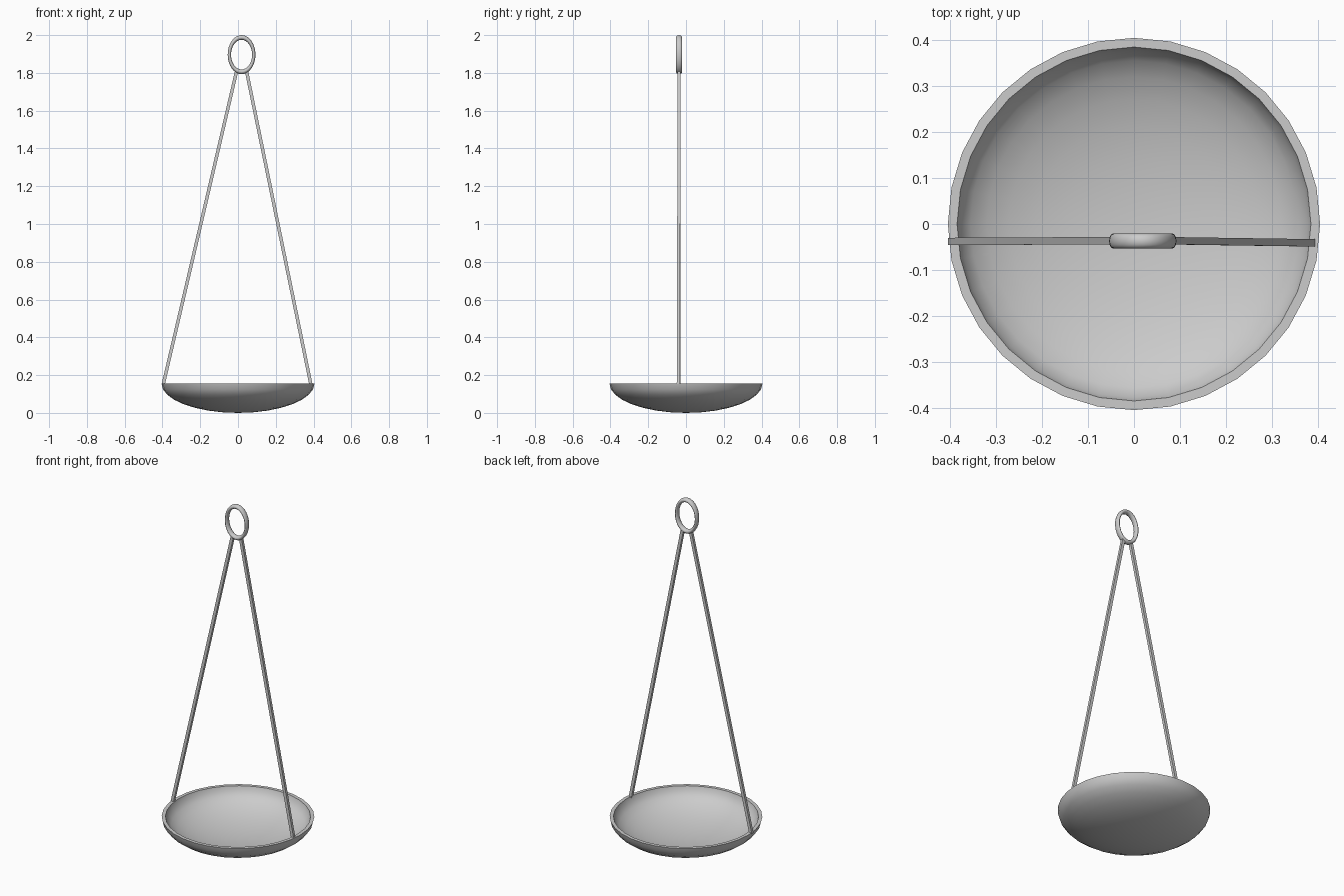
import bpy, bmesh, math

if "Cube" in bpy.data.objects:
    bpy.data.objects.remove(bpy.data.objects["Cube"])


def add_object(name, bm):
    bmesh.ops.recalc_face_normals(bm, faces=bm.faces)
    mesh = bpy.data.meshes.new(name)
    bm.to_mesh(mesh)
    bm.free()
    obj = bpy.data.objects.new(name, mesh)
    bpy.context.collection.objects.link(obj)
    return obj


def smooth(obj, degrees=40):
    bpy.ops.object.select_all(action='DESELECT')
    obj.select_set(True)
    bpy.context.view_layer.objects.active = obj
    bpy.ops.object.shade_smooth_by_angle(angle=math.radians(degrees))


# Shallow dish: outer and inner half-ellipse spun around z, joined by a flat rim
RIM_Z, STEPS = 0.155, 8


def arc(radius, depth):
    angles = [math.pi / 2 * i / STEPS for i in range(STEPS + 1)]
    return [(radius * math.sin(a), 0, RIM_Z - depth * math.cos(a)) for a in angles]


profile = arc(0.405, 0.155) + arc(0.385, 0.135)[::-1]
bm = bmesh.new()
verts = [bm.verts.new(p) for p in profile]
edges = [bm.edges.new(pair) for pair in zip(verts, verts[1:])]
bmesh.ops.spin(bm, geom=verts + edges, cent=(0, 0, 0), axis=(0, 0, 1),
               angle=math.tau, steps=32, use_duplicate=False)
bmesh.ops.remove_doubles(bm, verts=bm.verts, dist=0.0005)
smooth(add_object("dish", bm))


# Square hanger rods running from the rim up to the ring
def rod(name, bottom, top, width=0.018, depth=0.016):
    bm = bmesh.new()
    bmesh.ops.create_cube(bm, size=1)
    for v in bm.verts:
        x, y, z = top if v.co.z > 0 else bottom
        v.co = (x + v.co.x * width, y + v.co.y * depth, z)
    return add_object(name, bm)


rod("left_rod", (-0.396, -0.038, 0.15), (-0.006, -0.036, 1.815))
rod("right_rod", (0.386, -0.041, 0.15), (0.044, -0.036, 1.815))

# Oval hanging ring, facing the front
bpy.ops.mesh.primitive_torus_add(major_segments=32, minor_segments=12,
                                 major_radius=0.091, minor_radius=0.0125,
                                 location=(0.019, -0.037, 1.8965),
                                 rotation=(math.pi / 2, 0, 0))
ring = bpy.context.object
ring.name = "hanging_ring"
ring.scale = (0.71, 1, 1.3)
smooth(ring, 60)
